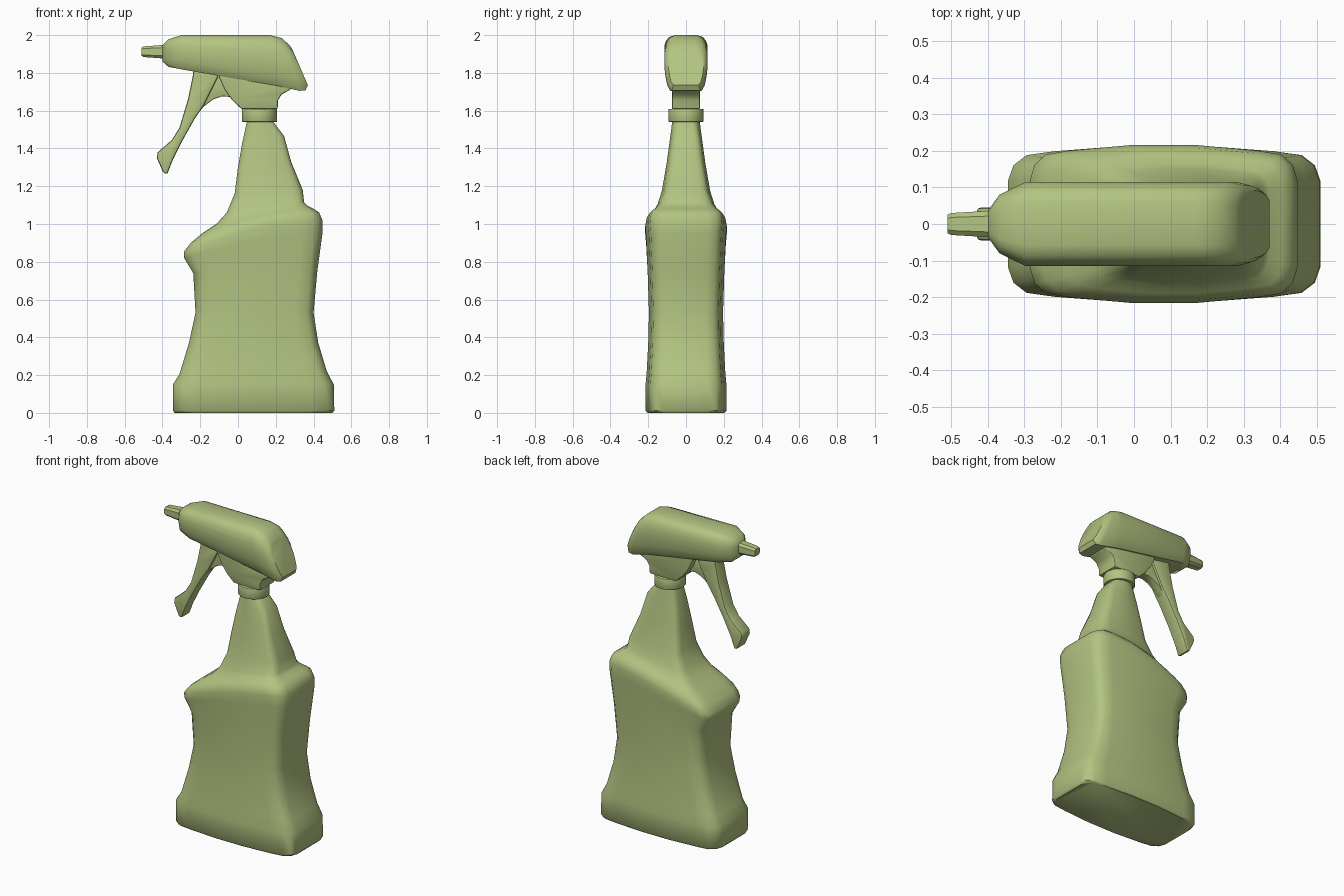
import bpy, bmesh, math

if "Cube" in bpy.data.objects:
    bpy.data.objects.remove(bpy.data.objects["Cube"])

mat = bpy.data.materials.new("olive_plastic")
mat.diffuse_color = (0.45, 0.55, 0.22, 1)
mat.use_nodes = True
mat.node_tree.nodes["Principled BSDF"].inputs["Base Color"].default_value = mat.diffuse_color


def finish(name, bm, angle=40, bevel=0):
    bmesh.ops.recalc_face_normals(bm, faces=bm.faces)
    me = bpy.data.meshes.new(name)
    bm.to_mesh(me)
    bm.free()
    ob = bpy.data.objects.new(name, me)
    bpy.context.collection.objects.link(ob)
    me.materials.append(mat)
    bpy.ops.object.select_all(action='DESELECT')
    ob.select_set(True)
    bpy.context.view_layer.objects.active = ob
    if bevel:
        mod = ob.modifiers.new("bevel", 'BEVEL')
        mod.width, mod.segments, mod.limit_method = bevel, 2, 'ANGLE'
        mod.angle_limit = math.radians(40)
        bpy.ops.object.modifier_apply(modifier=mod.name)
    bpy.ops.object.shade_smooth_by_angle(angle=math.radians(angle))
    return ob


def loft(name, rings, angle=40):
    bm = bmesh.new()
    vs = [[bm.verts.new(p) for p in r] for r in rings]
    n = len(vs[0])
    for a, b in zip(vs, vs[1:]):
        for i in range(n):
            j = (i + 1) % n
            bm.faces.new((a[i], a[j], b[j], b[i]))
    bm.faces.new(vs[0])
    bm.faces.new(vs[-1])
    return finish(name, bm, angle)


def plate(name, outline, half, bevel):
    # front-view outline extruded evenly along y
    bm = bmesh.new()
    f = bm.faces.new([bm.verts.new((x, -half, z)) for x, z in outline])
    ext = bmesh.ops.extrude_face_region(bm, geom=[f])
    bmesh.ops.translate(bm, vec=(0, 2 * half, 0),
                        verts=[g for g in ext["geom"] if isinstance(g, bmesh.types.BMVert)])
    return finish(name, bm, 40, bevel)


# bottle: plan shape (fraction along x, fraction of half depth)
half_plan = [(0, .55), (.018, .75), (.06, .88), (.15, .93), (.38, 1),
             (.62, 1), (.85, .93), (.94, .88), (.982, .75), (1, .55)]
plan = half_plan + [(t, -v) for t, v in reversed(half_plan)]


def bottle_ring(xl, zl, xr, zr, hy, roundness=0):
    pts = []
    for t, v in plan:
        a = math.atan2(v, 2 * t - 1)
        t += ((math.cos(a) + 1) / 2 - t) * roundness
        v += (math.sin(a) - v) * roundness
        z = zl + (zr - zl) * math.sin(t * math.pi / 2)
        pts.append((xl + (xr - xl) * t, v * hy, z))
    return pts


# left x, left z, right x, right z, half depth, roundness
bottle = [
    (-.335, 0, .50, 0, .203), (-.345, .012, .51, .012, .214),
    (-.345, .15, .507, .15, .214), (-.31, .205, .47, .22, .208),
    (-.26, .37, .425, .37, .200), (-.225, .53, .40, .53, .196),
    (-.237, .74, .42, .75, .203), (-.285, .82, .447, .95, .211),
    (-.285, .855, .447, 1.02, .216), (-.25, .90, .43, 1.06, .208),
    (-.19, .95, .405, 1.078, .188), (-.115, 1.0, .37, 1.095, .165),
    (-.06, 1.06, .35, 1.115, .150), (-.02, 1.16, .345, 1.18, .128, .1),
    (-.005, 1.29, .285, 1.33, .103, .2), (.015, 1.42, .25, 1.465, .085, .4),
    (.03, 1.50, .215, 1.515, .078, .7), (.04, 1.55, .19, 1.55, .075, 1)]
loft("bottle", [bottle_ring(*r) for r in bottle], 45)

# screw collar
bm = bmesh.new()
bmesh.ops.create_cone(bm, cap_ends=True, segments=32, radius1=.093, radius2=.093, depth=.07)
bmesh.ops.translate(bm, vec=(.113, 0, 1.575), verts=bm.verts)
finish("collar", bm, 40, .006)

# bracket between collar and spray head
plate("head_bracket", [(-.11, 1.82), (-.10, 1.775), (-.07, 1.71), (-.03, 1.655), (.02, 1.608),
                       (.21, 1.608), (.212, 1.655), (.23, 1.685), (.28, 1.712), (.29, 1.76)],
      .075, .008)

# spray head: section (fraction of half width, fraction of height)
half_sec = [(.72, 0), (.86, .1), (.95, .28), (1, .46), (1, .68), (.92, .84), (.76, .95), (.5, 1)]
sec = half_sec + [(-u, v) for u, v in reversed(half_sec)]


def head_ring(xb, zb, xt, zt, hy):
    return [(xb + (xt - xb) * v, u * hy, zb + (zt - zb) * v) for u, v in sec]


head = [(-.40, 1.86, -.40, 1.945, .036), (-.368, 1.832, -.368, 1.978, .080),
        (-.29, 1.817, -.30, 2.0, .115), (.2, 1.733, .17, 2.0, .115),
        (.325, 1.705, .23, 1.985, .115), (.357, 1.707, .275, 1.945, .105),
        (.37, 1.735, .29, 1.92, .092)]
loft("spray_head", [head_ring(*r) for r in head], 40)

# nozzle: tapered chamfered square
square = [(-1, -.6), (-.6, -1), (.6, -1), (1, -.6), (1, .6), (.6, 1), (-.6, 1), (-1, .6)]
loft("nozzle", [[(x, u * hy, 1.912 + v * hz) for u, v in square]
                for x, hy, hz in [(-.38, .037, .037), (-.50, .030, .028), (-.51, .025, .022)]], 30)

# trigger lever and its thinner rear web
plate("trigger", [(-.235, 1.82), (-.24, 1.78), (-.265, 1.66), (-.31, 1.51), (-.35, 1.445),
                  (-.425, 1.38), (-.43, 1.35), (-.395, 1.27), (-.375, 1.262), (-.345, 1.34),
                  (-.295, 1.44), (-.23, 1.555), (-.18, 1.63), (-.14, 1.71), (-.10, 1.79)],
      .045, .012)
plate("trigger_web", [(-.19, 1.78), (-.215, 1.58), (-.18, 1.623), (-.13, 1.66), (-.085, 1.676),
                      (-.03, 1.672), (-.03, 1.78)], .03, .006)
